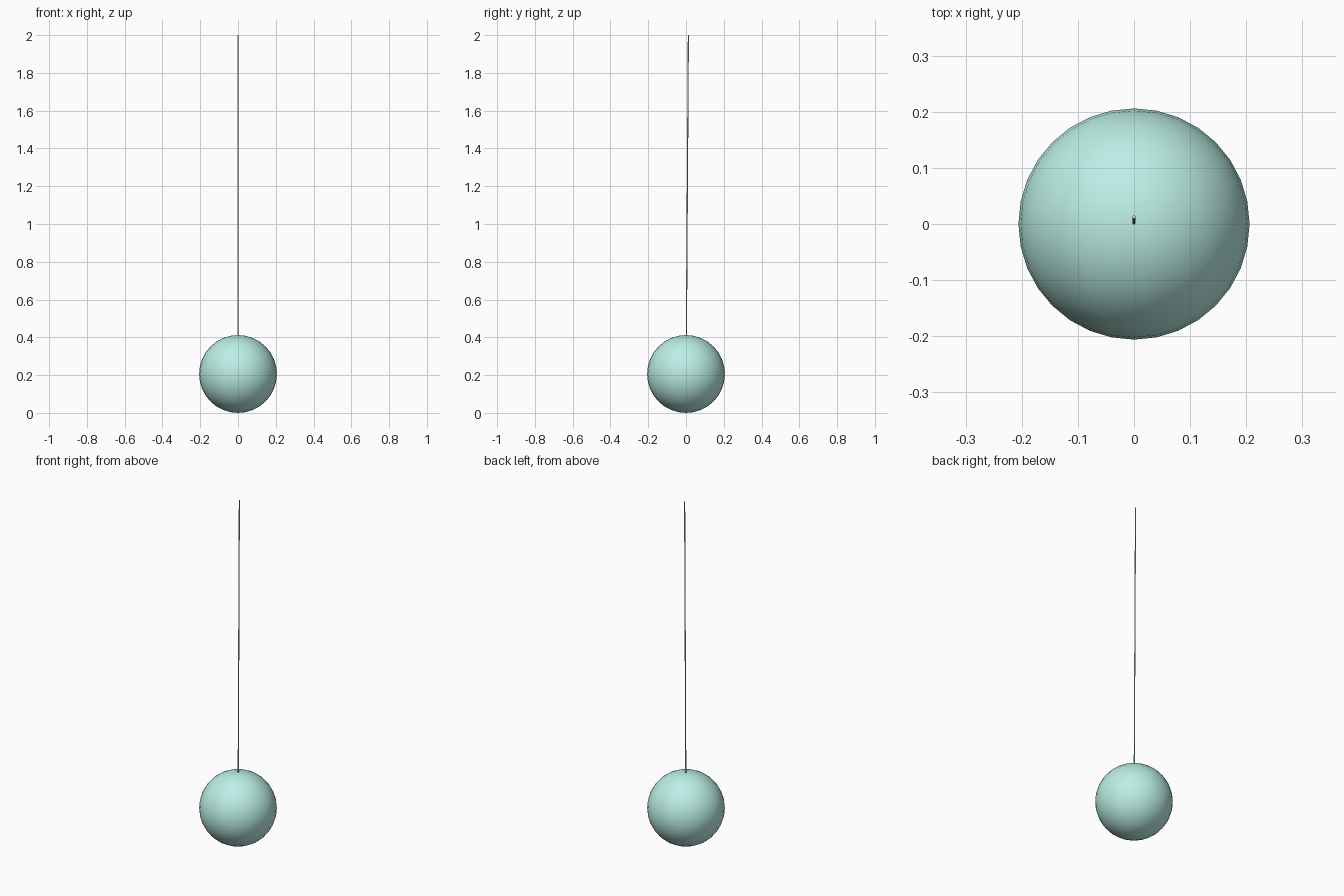
import bpy
from mathutils import Vector

if "Cube" in bpy.data.objects:
    bpy.data.objects.remove(bpy.data.objects["Cube"])

R = 0.206          # globe radius
CORD_R = 0.003     # cord radius

mint = bpy.data.materials.new("mint")
mint.diffuse_color = (0.50, 0.86, 0.79, 1)
mint.use_nodes = True
mint.node_tree.nodes["Principled BSDF"].inputs["Base Color"].default_value = mint.diffuse_color


def finish(name):
    ob = bpy.context.object
    ob.name = name
    ob.data.materials.append(mint)
    bpy.ops.object.shade_smooth_by_angle()
    return ob


# Round globe shade resting on the ground plane
bpy.ops.mesh.primitive_uv_sphere_add(segments=32, ring_count=16, radius=R,
                                     location=(0, 0, R))
finish("globe")

# Thin hanging cord, leaning very slightly backwards
bottom = Vector((0, 0.002, 2 * R - 0.004))
top = Vector((0, 0.0125, 2.0))
axis = top - bottom
bpy.ops.mesh.primitive_cylinder_add(vertices=12, radius=CORD_R, depth=axis.length,
                                    location=(top + bottom) / 2,
                                    rotation=axis.to_track_quat('Z', 'Y').to_euler())
finish("cord")
